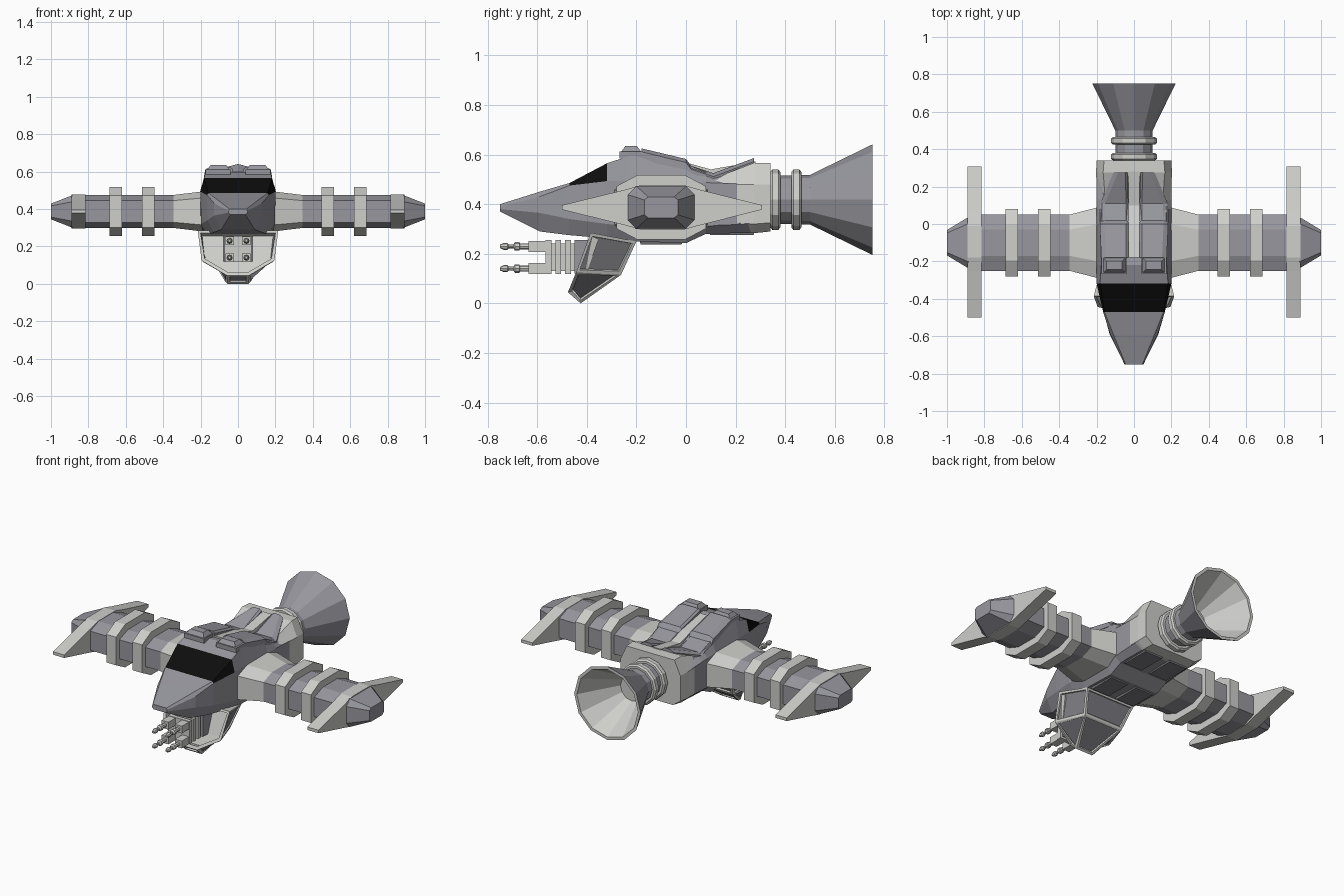
import bpy, bmesh, math

if "Cube" in bpy.data.objects:
    bpy.data.objects.remove(bpy.data.objects["Cube"])

def material(name, r, g, b):
    m = bpy.data.materials.new(name)
    m.diffuse_color = (r, g, b, 1)
    m.use_nodes = True
    m.node_tree.nodes["Principled BSDF"].inputs["Base Color"].default_value = m.diffuse_color
    return m

MID = material("mid grey", .31, .31, .345)
LIGHT = material("light grey", .62, .62, .60)
DARK = material("dark grey", .21, .21, .23)
BLACK = material("window black", .004, .004, .004)

def finish(bm, name, mats, mirror=False):
    bmesh.ops.recalc_face_normals(bm, faces=bm.faces)
    me = bpy.data.meshes.new(name)
    bm.to_mesh(me)
    bm.free()
    for m in mats:
        me.materials.append(m)
    ob = bpy.data.objects.new(name, me)
    bpy.context.collection.objects.link(ob)
    if mirror:
        mod = ob.modifiers.new("mirror", 'MIRROR')
        mod.use_mirror_merge = False
    return ob

def loft_bm(rings, rule=None):
    # skin a list of equal-length point rings and cap both ends
    bm = bmesh.new()
    vs = [[bm.verts.new(p) for p in r] for r in rings]
    n = len(rings[0])
    for i in range(len(rings) - 1):
        for j in range(n):
            k = (j + 1) % n
            f = bm.faces.new((vs[i][j], vs[i][k], vs[i + 1][k], vs[i + 1][j]))
            if rule:
                f.material_index = rule(i, j)
    bm.faces.new(vs[0])
    f = bm.faces.new(vs[-1])
    if rule:
        f.material_index = rule(len(rings) - 2, 0)
    return bm

def loft(name, rings, mats, mirror=False, rule=None):
    return finish(loft_bm(rings, rule), name, mats, mirror)

def lathe(name, profile, cx, cz, sides, mats, mirror=False, rule=None):
    # profile of (radius, y) turned about an axis along y
    rings = [[(cx + r * math.sin(2 * math.pi * k / sides), y,
               cz + r * math.cos(2 * math.pi * k / sides)) for k in range(sides)]
             for r, y in profile]
    return loft(name, rings, mats, mirror, rule)

def octagon(x, hy, hz, cy, cz, y0=-.1, z0=.387):
    q = [(hy, hz - cz), (hy - cy, hz), (cy - hy, hz), (-hy, hz - cz),
         (-hy, cz - hz), (cy - hy, -hz), (hy - cy, -hz), (hy, cz - hz)]
    return [(x, y0 + a, z0 + b) for a, b in q]

def sect(y, pts):
    # left-right symmetric cross-section from its right half
    return [(x, y, z) for x, z in pts] + [(-x, y, z) for x, z in reversed(pts)]

def box(name, x0, x1, y0, y1, z0, z1, mat, mirror=False, bev=0):
    a = bev
    rings = [[(x0, y0, z0), (x1, y0, z0), (x1, y1, z0), (x0, y1, z0)],
             [(x0 + a, y0 + a, z1), (x1 - a, y0 + a, z1), (x1 - a, y1 - a, z1), (x0 + a, y1 - a, z1)]]
    return loft(name, rings, [mat], mirror)

# fuselage with wraparound cockpit window
hull = [
    (-.75, [(.04, .37), (.05, .38), (.05, .39), (.045, .40)]),
    (-.59, [(.09, .29), (.13, .365), (.127, .43), (.11, .45)]),
    (-.47, [(.13, .275), (.163, .34), (.165, .475), (.158, .485)]),
    (-.318, [(.16, .262), (.198, .32), (.2, .493), (.182, .565)]),
    (-.22, [(.165, .25), (.2, .31), (.2, .495), (.175, .597)]),
    (0, [(.165, .243), (.2, .3), (.2, .49), (.172, .562)]),
    (.08, [(.165, .28), (.2, .31), (.2, .487), (.17, .53)]),
    (.13, [(.165, .282), (.2, .315), (.2, .485), (.17, .51)]),
    (.26, [(.16, .284), (.2, .32), (.2, .48), (.16, .49)])]
loft("fuselage", [sect(y, p) for y, p in hull], [MID, BLACK],
     rule=lambda i, j: int(i == 2 and j in (2, 3, 4)))

# rear engine block
loft("engine_block", [
    sect(.09, [(.15, .29), (.195, .33), (.195, .48), (.15, .495)]),
    sect(.275, [(.16, .283), (.203, .32), (.203, .48), (.165, .567)]),
    sect(.34, [(.15, .29), (.2, .325), (.2, .48), (.16, .565)])], [LIGHT])

# light spine between the roof panels
loft("roof_spine", [[(-.03, y, z - .05), (.03, y, z - .05), (.03, y, z), (-.03, y, z)]
     for y, z in [(-.18, .6), (0, .568), (.1, .54), (.28, .572)]], [LIGHT])

# raised roof panels that dip and kick up at the back
roof = [(-.18, .03, .175, .575, .625), (0, .03, .183, .54, .582), (.02, .03, .183, .52, .555),
        (.11, .03, .18, .495, .525), (.275, .035, .11, .565, .586)]
loft("roof_panel", [[(a, y, lo), (b, y, lo), (b, y, hi - .014), (b - .025, y, hi), (a + .012, y, hi), (a, y, hi - .01)]
     for y, a, b, lo, hi in roof], [MID], True)
box("roof_vent", .04, .175, -.268, -.175, .585, .612, MID, True)
box("roof_vent_cap", .045, .165, -.262, -.18, .61, .635, MID, True, .018)

# belly hatches
box("front_belly_hatch", .02, .155, -.19, -.01, .26, .237, DARK, True, .008)
box("rear_belly_hatch", .02, .155, .09, .28, .3, .275, DARK, True, .008)

# wings: root fairing, arm, bands, end blade and tip
loft("wing_root", [octagon(.19, .19, .107, .09, .035), octagon(.345, .15, .088, .08, .03)], [LIGHT], True)
loft("wing_arm", [octagon(.34, .15, .088, .08, .03), octagon(.83, .15, .088, .08, .03)], [MID], True)
for n, x in enumerate((.446, .62)):
    loft("wing_band_%d" % (n + 1), [octagon(x, .181, .13, .085, .045),
         octagon(x + .066, .181, .13, .085, .045)], [LIGHT], True)
blade = [(-.5, .396), (-.25, .457), (-.18, .477), (-.01, .477), (.06, .457), (.307, .396),
         (.307, .378), (.06, .316), (-.01, .297), (-.18, .297), (-.25, .316), (-.5, .378)]
loft("wing_blade", [[(x, y, z) for y, z in blade] for x in (.815, .89)], [LIGHT], True)
loft("wing_tip", [octagon(.885, .137, .087, .035, .035), octagon(1, .068, .042, .016, .012)], [MID], True)

# main engine: neck, collars and hollow bell
lathe("engine_neck", [(.098, .33), (.098, .5)], 0, .418, 12, [MID])
for n, y in enumerate((.34, .425)):
    lathe("engine_collar_%d" % (n + 1), [(.112, y), (.122, y + .008), (.122, y + .032), (.112, y + .04)],
          0, .418, 12, [LIGHT])
lathe("engine_bell", [(.1, .46), (.1, .5), (.223, .752), (.205, .752), (.075, .52)],
      0, .418, 12, [MID, LIGHT], rule=lambda i, j: int(i >= 2))

# chin scoop: framed shell, panels inset on the outside, hollow at the front
def scoop_ring(wf, yf, zf, wb, yb, zb):
    return [(wf, yf, zf), (wb, yb, zb), (-wb, yb, zb), (-wf, yf, zf)]
bm = loft_bm([scoop_ring(.215, -.385, .285, .165, -.2, .25),
              scoop_ring(.195, -.443, .125, .13, -.262, .115),
              scoop_ring(.06, -.476, .045, .055, -.425, 0)])
bmesh.ops.recalc_face_normals(bm, faces=bm.faces)
bm.normal_update()
quads = [f for f in bm.faces if f.calc_center_median().z < .24 and f.calc_area() > .006]
front = [f for f in quads if f.normal.y < -.8]
outer = [f for f in quads if f not in front]
bmesh.ops.inset_region(bm, faces=front, thickness=.02, depth=0)
bmesh.ops.inset_region(bm, faces=front, thickness=.004, depth=-.04)
bmesh.ops.inset_individual(bm, faces=outer, thickness=.018, depth=0)
bmesh.ops.inset_individual(bm, faces=outer, thickness=.004, depth=-.008)
for f in outer:
    f.material_index = 1
finish(bm, "chin_scoop", [LIGHT, DARK])

# gun cluster: core, bands and four stepped barrels
box("gun_core", -.055, .055, -.56, -.36, .13, .242, LIGHT)
for n, y in enumerate((-.555, -.515, -.475)):
    box("gun_band_%d" % (n + 1), -.072, .072, y - .012, y + .012, .118, .255, LIGHT)
box("gun_mount", -.08, .08, -.45, -.36, .12, .255, MID)
for n, z in enumerate((.14, .23)):
    box("gun_socket_%d" % (n + 1), .022, .068, -.635, -.55, z - .022, z + .022, LIGHT, True)
    lathe("gun_barrel_%d" % (n + 1),
          [(.012, -.63), (.012, -.67), (.017, -.672), (.017, -.69), (.008, -.695),
           (.008, -.715), (.014, -.72), (.014, -.735), (.007, -.75)], .045, z, 8, [LIGHT], True)
